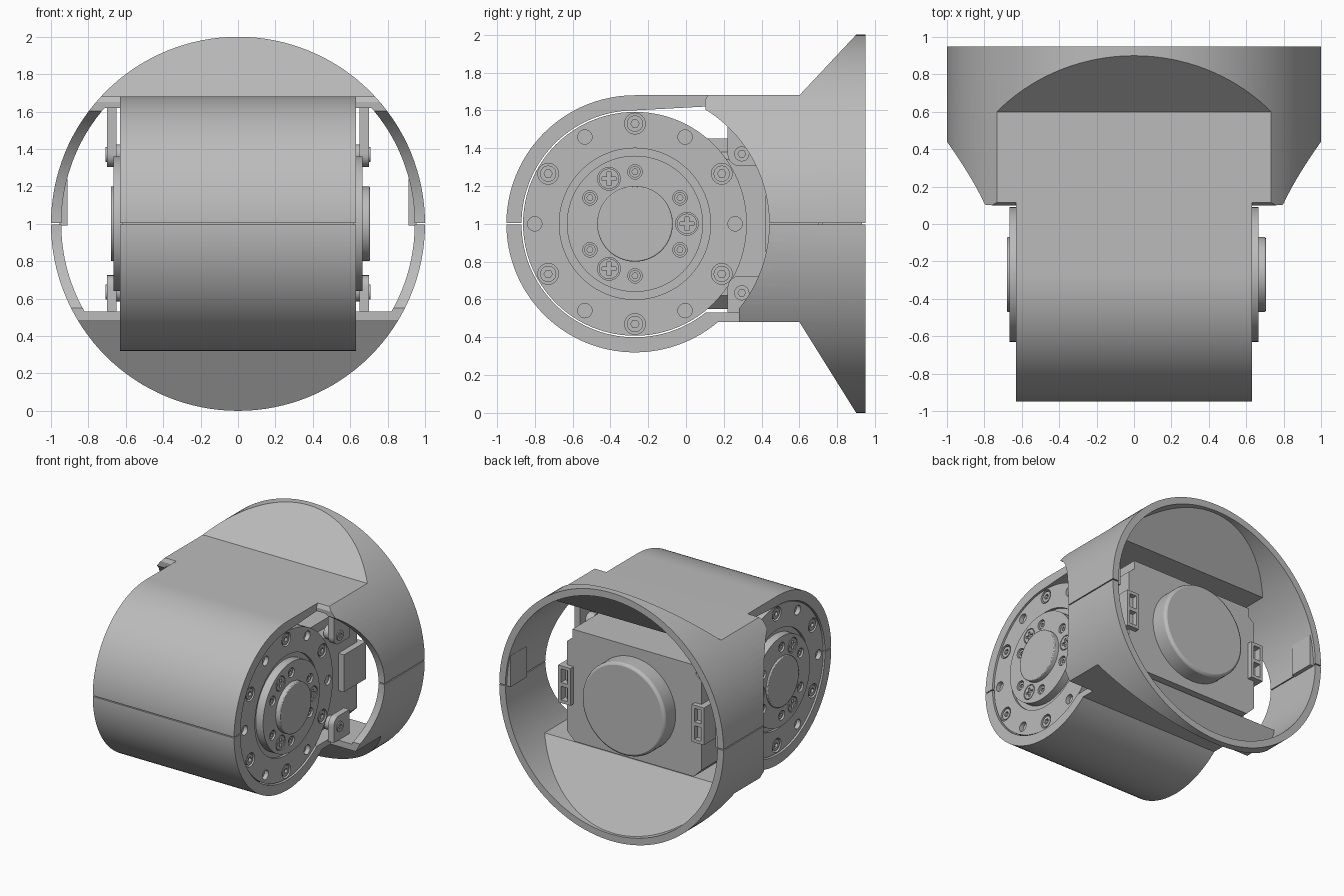
import bpy, bmesh
from math import sin, cos, radians, pi

if "Cube" in bpy.data.objects:
    bpy.data.objects.remove(bpy.data.objects["Cube"])

AY, AZ = -0.27, 1.0          # joint axis, running along x


def material(name, rgb):
    m = bpy.data.materials.new(name)
    m.use_nodes = True
    m.diffuse_color = (*rgb, 1)
    m.node_tree.nodes["Principled BSDF"].inputs["Base Color"].default_value = (*rgb, 1)
    return m


GREY = material("satin grey", (0.5, 0.5, 0.5))


def arc(r, a0, a1, n, u=AY, v=AZ):
    return [(u + r * cos(radians(a0 + (a1 - a0) * i / n)),
             v + r * sin(radians(a0 + (a1 - a0) * i / n))) for i in range(n + 1)]


def circle(r, u=AY, v=AZ, n=96):
    return arc(r, 0, 360, n, u, v)[:-1]


def rect(u0, u1, v0, v1):
    return [(u0, v0), (u1, v0), (u1, v1), (u0, v1)]


def plus(u, v, a, b):
    return [(u + p, v + q) for p, q in
            [(a, b), (b, b), (b, a), (-b, a), (-b, b), (-a, b),
             (-a, -b), (-b, -b), (-b, -a), (b, -a), (b, -b), (a, -b)]]


def polar(r, deg):
    return AY + r * cos(radians(deg)), AZ + r * sin(radians(deg))


def prisms(name, parts, axis="X", bevel=0):
    """One object made of outlines, each extruded from a to b along the axis."""
    bm = bmesh.new()
    for pts, a, b in parts:
        place = (lambda w, p: (w, *p)) if axis == "X" else (lambda w, p: (p[0], w, p[1]))
        lo = [bm.verts.new(place(a, p)) for p in pts]
        hi = [bm.verts.new(place(b, p)) for p in pts]
        bm.faces.new(lo)
        bm.faces.new(hi[::-1])
        for i in range(len(pts)):
            j = (i + 1) % len(pts)
            bm.faces.new((lo[i], hi[i], hi[j], lo[j]))
    bmesh.ops.recalc_face_normals(bm, faces=bm.faces)
    me = bpy.data.meshes.new(name)
    bm.to_mesh(me)
    bm.free()
    ob = bpy.data.objects.new(name, me)
    bpy.context.collection.objects.link(ob)
    me.materials.append(GREY)
    if bevel:
        mod = ob.modifiers.new("bevel", "BEVEL")
        mod.width, mod.segments, mod.limit_method = bevel, 2, "ANGLE"
    return ob


def activate(ob):
    bpy.ops.object.select_all(action="DESELECT")
    ob.select_set(True)
    bpy.context.view_layer.objects.active = ob


def boolean(ob, tool, op="DIFFERENCE"):
    mod = ob.modifiers.new("cut", "BOOLEAN")
    mod.object, mod.operation, mod.solver = tool, op, "EXACT"
    activate(ob)
    bpy.ops.object.modifier_apply(modifier=mod.name)
    bpy.data.objects.remove(tool)


def both(pts, a, b):
    return [(pts, a, b), (pts, -b, -a)]


# Shell: side profile trimmed by the round flange, then hollowed
outer = arc(0.68, 90, 310.1, 72) + [(0.6, 0.48), (0.9, 0.0), (0.9, -0.1),
                                    (0.95, -0.1), (0.95, 2.1), (0.9, 2.1),
                                    (0.9, 2.0), (0.6, 1.68)]
inner = arc(0.6, 90, 308.4, 72) + [(0.63, 0.53), (0.97, -0.01), (1.1, -0.01),
                                   (1.1, 2.0), (0.97, 2.0), (0.625, 1.62), (0.1, 1.62)]
shell = prisms("housing_shell", [(outer, -1.2, 1.2)])
boolean(shell, prisms("flange_round", [(circle(1, 0, 1, 128), -1.3, 1.3)], "Y"), "INTERSECT")
hollow = prisms("hollow", [(inner, -1.2, 1.2)])
boolean(hollow, prisms("hollow_round", [(circle(0.945, 0, 1, 128), -1.3, 1.3)], "Y"), "INTERSECT")
boolean(shell, hollow)

# Side openings around the joint, and the seam between the two halves
opening = ([(-1.3, -0.3), (0.28, -0.3)] + arc(0.71, -39.3, 58.3, 40)
           + [(0.1, 1.65), (0.12, 1.69), (0.12, 2.3), (-1.3, 2.3)])
boolean(shell, prisms("side_openings", both(opening, 0.63, 1.3)))
boolean(shell, prisms("seam", [(rect(-1.2, 1.2, AZ - 0.004, AZ + 0.004), -1.2, 1.2)]))

# Motor drum with bolt pockets, plain holes and a rotor groove at each end
drum = prisms("motor_drum", [(circle(0.592), -0.62, 0.62)])
cuts = both(circle(0.4), 0.6, 0.7)
for deg in range(0, 360, 30):
    u, v = polar(0.53, deg)
    cuts += both(circle(0.055 if deg % 60 else 0.038, u, v, 24), 0.585, 0.7)
boolean(drum, prisms("drum_pockets", cuts))

# Rotor discs with screw recesses
rotor = prisms("rotor_discs", both(circle(0.36), 0.59, 0.665))
cuts = []
for deg in range(30, 360, 60):
    cuts += both(circle(0.038, *polar(0.275, deg), 24), 0.64, 0.7)
for deg in (0, 120, 240):
    cuts += both(circle(0.06, *polar(0.275, deg), 24), 0.65, 0.7)
boolean(rotor, prisms("rotor_pockets", cuts))

# Output hubs, longer on the left side
prisms("left_hub", [(circle(0.2), 0.6, 0.705)], bevel=0.006)
prisms("right_hub", [(circle(0.2), -0.68, -0.6)], bevel=0.006)

# Socket bolts and cross-head screws
heads, sockets = [], []
for deg in range(30, 360, 60):
    u, v = polar(0.53, deg)
    heads += both(circle(0.043, u, v, 24), 0.57, 0.615)
    sockets += both(circle(0.022, u, v, 6), 0.595, 0.7)
    u, v = polar(0.275, deg)
    heads += both(circle(0.03, u, v, 24), 0.62, 0.655)
    sockets += both(circle(0.016, u, v, 6), 0.645, 0.7)
for deg in (0, 120, 240):
    u, v = polar(0.275, deg)
    heads += both(circle(0.054, u, v, 24), 0.63, 0.664)
    sockets += both(plus(u, v, 0.036, 0.01), 0.65, 0.7)
bolts = prisms("bolt_heads", heads)
boolean(bolts, prisms("bolt_sockets", sockets))

# Motor block behind the drum with notched corners, and its round rear cap
block = [(-0.6, 0.62), (-0.53, 0.55), (0.53, 0.55), (0.6, 0.62),
         (0.6, 1.34), (0.55, 1.38), (0.55, 1.45), (-0.55, 1.45), (-0.55, 1.38), (-0.6, 1.34)]
prisms("motor_block", [(block, 0.0, 0.66)], "Y")
prisms("rear_cap", [(circle(0.37, 0, 1), 0.6, 0.8)], "Y", bevel=0.02)

# Mounting ears with bolts
lower = arc(0.065, 90, 180, 8, 0.285, 0.66) + [(0.22, 0.53), (0.42, 0.53), (0.42, 0.725)]
upper = [(0.22, 1.62), (0.22, 1.37)] + arc(0.065, 180, 270, 8, 0.285, 1.37) + [(0.42, 1.305), (0.42, 1.62)]
prisms("mounting_ears", both(lower, 0.65, 0.7) + both(upper, 0.65, 0.7))
prisms("ear_spacers", both(circle(0.055, 0.3, 0.64, 24), 0.59, 0.66)
       + both(circle(0.055, 0.3, 1.37, 24), 0.59, 0.66))
ear_bolts = prisms("ear_bolts", both(circle(0.04, 0.295, 0.635, 24), 0.69, 0.708)
                   + both(circle(0.04, 0.295, 1.37, 24), 0.69, 0.708))
boolean(ear_bolts, prisms("ear_sockets", both(circle(0.02, 0.295, 0.635, 6), 0.698, 0.8)
                          + both(circle(0.02, 0.295, 1.37, 6), 0.698, 0.8)))

# Cable connectors on both sides of the block, with plug slots
plugs = prisms("connectors", both(rect(0.42, 0.7, 0.85, 1.15), 0.54, 0.65))
boolean(plugs, prisms("plug_slots", [(rect(s * 0.595 - 0.03, s * 0.595 + 0.03, z, z + 0.11), 0.64, 0.8)
                                     for s in (-1, 1) for z in (0.875, 1.015)], "Y"))

# Locating tabs inside the flange
prisms("locating_tabs", both(rect(0.72, 0.93, 0.99, 1.24), 0.912, 0.955))

for ob in list(bpy.context.collection.objects):
    if ob.type == "MESH" and GREY.name in ob.data.materials:
        activate(ob)
        bpy.ops.object.shade_smooth_by_angle(angle=radians(25))
